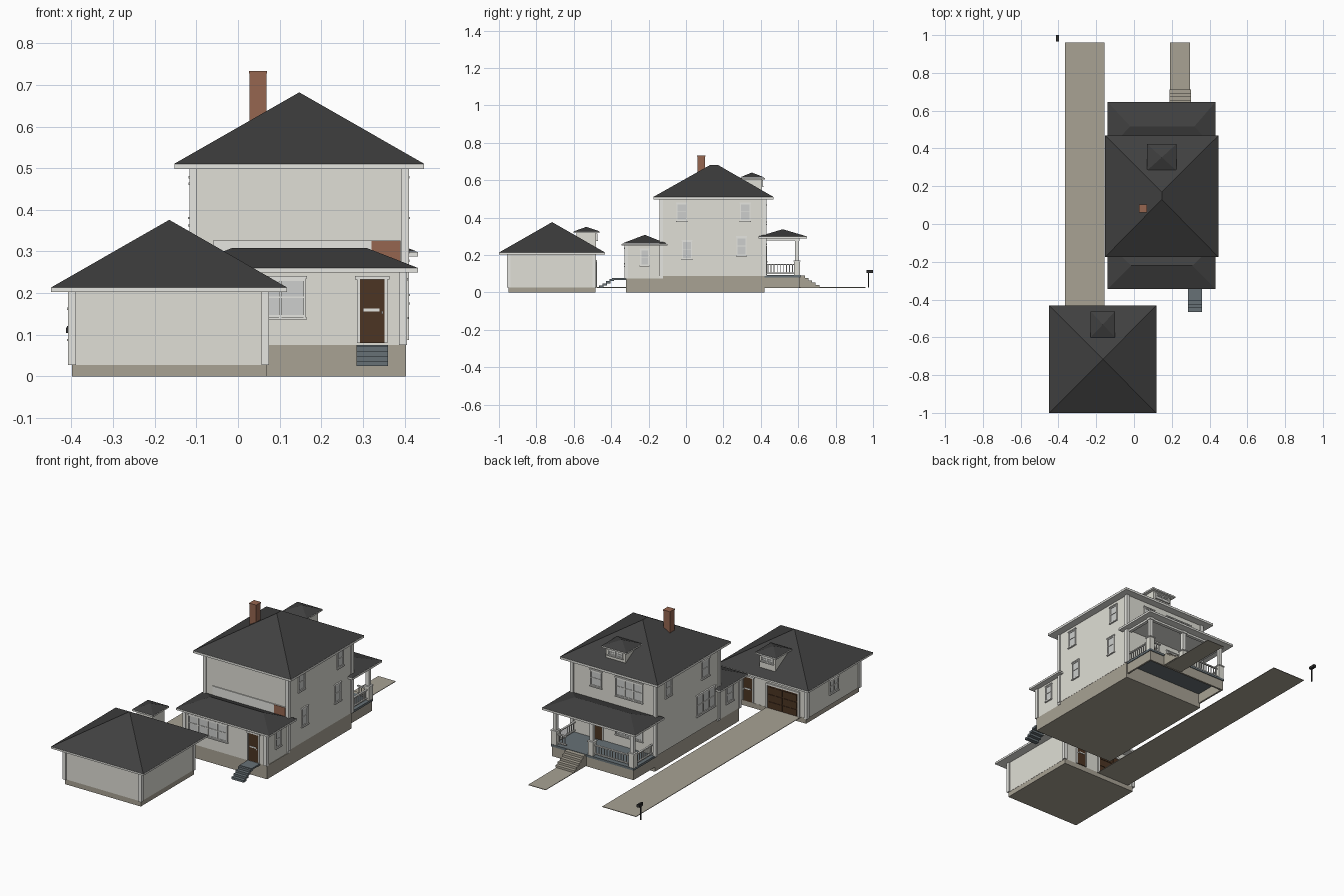
import bpy, bmesh

def mat(name, r, g, b):
    lin = lambda c: ((c / 255 + 0.055) / 1.055) ** 2.4 if c > 10 else c / 255 / 12.92
    m = bpy.data.materials.new(name)
    m.diffuse_color = (lin(r), lin(g), lin(b), 1)
    return m

WALL = mat("pale siding", 224, 223, 214)
TRIM = mat("white trim", 230, 230, 225)
ROOF = mat("dark shingles", 64, 64, 64)
STONE = mat("tan concrete", 168, 162, 148)
BRICK = mat("red brick", 150, 102, 80)
DOOR = mat("brown door", 76, 53, 35)
DECK = mat("blue grey deck", 103, 113, 118)
GLASS = mat("window glass", 205, 207, 205)
BLACK = mat("black metal", 48, 48, 48)

def finish(name, bm, mats):
    me = bpy.data.meshes.new(name)
    bm.normal_update()
    bm.to_mesh(me)
    bm.free()
    for m in mats:
        me.materials.append(m)
    ob = bpy.data.objects.new(name, me)
    bpy.context.collection.objects.link(ob)
    return ob

def boxes(name, items):
    """items: (x0, x1, y0, y1, z0, z1, material)"""
    bm = bmesh.new()
    mats = []
    for x0, x1, y0, y1, z0, z1, m in items:
        if m not in mats:
            mats.append(m)
        vs = bmesh.ops.create_cube(bm, size=1)["verts"]
        for v in vs:
            v.co = (x1 if v.co.x > 0 else x0, y1 if v.co.y > 0 else y0, z1 if v.co.z > 0 else z0)
        for f in {f for v in vs for f in v.link_faces}:
            f.material_index = mats.index(m)
    return finish(name, bm, mats)

def hip_roof(name, x0, x1, y0, y1, z0, z1, top, ridge):
    """fascia slab z0..z1 and slopes up to a ridge (xa, xb, ya, yb)"""
    boxes(name + "_fascia", [(x0, x1, y0, y1, z0, z1, TRIM)])
    xa, xb, ya, yb = ridge
    bm = bmesh.new()
    e = [bm.verts.new((x, y, z1 + 0.0005)) for x, y in ((x0, y0), (x1, y0), (x1, y1), (x0, y1))]
    a = bm.verts.new((xa, ya, top))
    b = a if (xa, ya) == (xb, yb) else bm.verts.new((xb, yb, top))
    if a is b:
        fs = [(e[i], e[(i + 1) % 4], a) for i in range(4)]
    elif xa != xb:
        fs = [(e[0], e[1], b, a), (e[1], e[2], b), (e[2], e[3], a, b), (e[3], e[0], a)]
    else:
        fs = [(e[0], e[1], a), (e[1], e[2], b, a), (e[2], e[3], b), (e[3], e[0], a, b)]
    for f in fs + [tuple(reversed(e))]:
        bm.faces.new(f)
    return finish(name, bm, [ROOF])

def on_wall(face, p, u0, u1, d0, d1, z0, z1, m):
    """box on a wall; face is +x, -x, +y or -y, d is the distance out of the wall"""
    s = 1 if face[0] == "+" else -1
    a, b = sorted((p + s * d0, p + s * d1))
    return (a, b, u0, u1, z0, z1, m) if face[1] == "x" else (u0, u1, a, b, z0, z1, m)

def window(name, face, p, u0, u1, z0, z1, n=1):
    w, t, it = (u1 - u0) / n, 0.006, []
    put = lambda a, b, c, d, lo, hi, m: it.append(on_wall(face, p, a, b, c, d, lo, hi, m))
    put(u0, u1, -0.002, 0.002, z0, z1, GLASS)
    for i in range(n + 1):
        c = u0 + i * w
        put(c - t / 2, c + t / 2, -0.002, 0.006, z0, z1, TRIM)
    zm = (z0 + z1) / 2
    for z, h in ((z0, t), (zm, 0.004), (z1 - t, t)):
        put(u0, u1, -0.002, 0.005, z, z + h, TRIM)
    put(u0 - 0.006, u1 + 0.006, -0.002, 0.009, z0 - 0.005, z0, TRIM)
    put(u0 - 0.006, u1 + 0.006, -0.002, 0.008, z1, z1 + 0.006, TRIM)
    boxes(name, it)

def walls(name, x0, x1, y0, y1, z0, z1):
    """wall block with boards on its four corners"""
    it = [(x0, x1, y0, y1, z0, z1, WALL)]
    for x, sx in ((x0, 1), (x1, -1)):
        for y, sy in ((y0, 1), (y1, -1)):
            xs = sorted((x - sx * 0.006, x + sx * 0.013))
            ys = sorted((y - sy * 0.006, y + sy * 0.013))
            it.append((*xs, *ys, z0, z1, TRIM))
    boxes(name, it)

def door(name, face, p, u0, u1, z0, z1):
    it = [on_wall(face, p, u0, u1, 0, 0.005, z0, z1, DOOR)]
    for a, b in ((u0 - 0.007, u0), (u1, u1 + 0.007)):
        it.append(on_wall(face, p, a, b, 0, 0.007, z0, z1, TRIM))
    it.append(on_wall(face, p, u0 - 0.012, u1 + 0.012, 0, 0.009, z1, z1 + 0.008, TRIM))
    w, zm = u1 - u0, z0 + (z1 - z0) * 0.5
    it.append(on_wall(face, p, u0 + w * 0.15, u1 - w * 0.2, 0, 0.008, zm, zm + 0.007, TRIM))
    it.append(on_wall(face, p, u1 - w * 0.13, u1 - w * 0.06, 0, 0.01, zm - 0.006, zm + 0.001, TRIM))
    boxes(name, it)

# main house
boxes("main_foundation", [(-0.103, 0.403, -0.14, 0.42, 0, 0.09, STONE)])
walls("main_walls", -0.111, 0.404, -0.135, 0.425, 0.088, 0.5)
hip_roof("main_roof", -0.153, 0.447, -0.175, 0.468, 0.498, 0.51, 0.682, (0.147, 0.147, 0.13, 0.17))
boxes("chimney", [(0.028, 0.068, 0.062, 0.102, 0.5, 0.727, BRICK),
                  (0.026, 0.07, 0.06, 0.104, 0.727, 0.733, BRICK)])
boxes("rear_band", [(-0.06, 0.39, -0.14, -0.13, 0.27, 0.326, TRIM),
                    (0.32, 0.39, -0.143, -0.13, 0.27, 0.325, BRICK)])

# rear addition
boxes("rear_foundation", [(-0.103, 0.403, -0.32, -0.12, 0, 0.075, STONE)])
walls("rear_walls", -0.106, 0.4, -0.322, -0.13, 0.075, 0.252)
hip_roof("rear_roof", -0.14, 0.432, -0.345, -0.1, 0.25, 0.26, 0.308, (-0.015, 0.31, -0.22, -0.22))
door("rear_door", "-y", -0.322, 0.293, 0.352, 0.08, 0.233)
steps = [(0.285, 0.36, -0.395, -0.315, 0.067, 0.076, DECK)]
for i in range(4):
    y, z = -0.465 + i * 0.019, 0.037 + i * 0.012
    steps.append((0.285, 0.36, y, y + 0.024, z - 0.012 if i else 0.025, z, DECK))
boxes("rear_steps", steps)

# dormers
for nm, xc, hw, y0, y1, z0, z1, top in (("house", 0.147, 0.06, 0.3, 0.405, 0.54, 0.608, 0.641),
                                        ("garage", -0.165, 0.048, -0.585, -0.48, 0.24, 0.321, 0.351)):
    boxes(nm + "_dormer_walls", [(xc - hw, xc + hw, y0, y1, z0, z1, WALL)])
    g = hw + 0.017
    hip_roof(nm + "_dormer_roof", xc - g, xc + g, y0 - 0.016, y1 + 0.018, z1 - 0.003, z1 + 0.005, top,
             (xc, xc, (y0 + y1) / 2, (y0 + y1) / 2))
    window(nm + "_dormer_window", "+y", y1, xc - hw * 0.7, xc + hw * 0.7, z1 - 0.04, z1 - 0.012, 2)

# house windows
for nm, y0, y1, z0, z1 in (("upper_rear", -0.048, 0.002, 0.383, 0.475), ("upper_front", 0.292, 0.342, 0.383, 0.475),
                           ("lower_rear", -0.018, 0.03, 0.178, 0.275), ("lower_front", 0.272, 0.32, 0.198, 0.295)):
    window("right_window_" + nm, "+x", 0.404, y0, y1, z0, z1)
window("right_window_addition", "+x", 0.4, -0.242, -0.2, 0.143, 0.23)
window("left_window_addition", "-x", -0.106, -0.26, -0.2, 0.143, 0.23)
window("left_window_upper_rear", "-x", -0.111, -0.04, 0.02, 0.365, 0.46)
window("left_window_upper_front", "-x", -0.111, 0.29, 0.34, 0.383, 0.475)
window("left_window_lower", "-x", -0.111, -0.09, 0.065, 0.175, 0.285, 3)
window("rear_window_row", "-y", -0.322, -0.075, 0.16, 0.142, 0.235, 4)
window("street_window_triple", "+y", 0.425, -0.03, 0.13, 0.365, 0.465, 3)
window("street_window_single", "+y", 0.425, 0.222, 0.285, 0.38, 0.465)
window("porch_window", "+y", 0.425, -0.03, 0.13, 0.15, 0.255, 3)

# front porch
door("front_door", "+y", 0.425, 0.215, 0.273, 0.093, 0.24)
hip_roof("porch_roof", -0.14, 0.432, 0.388, 0.647, 0.288, 0.299, 0.338, (-0.02, 0.32, 0.517, 0.517))
boxes("porch_floor", [(-0.107, 0.402, 0.42, 0.612, 0.08, 0.092, DECK)])
boxes("porch_skirt", [(-0.103, -0.093, 0.42, 0.608, 0.025, 0.08, STONE),
                      (0.388, 0.398, 0.42, 0.608, 0.025, 0.08, STONE),
                      (-0.103, 0.398, 0.598, 0.608, 0.025, 0.08, STONE)])
posts = []
for x in (-0.09, 0.16, 0.385):
    posts += [(x - 0.016, x + 0.016, 0.578, 0.61, 0.092, 0.165, WALL),
              (x - 0.019, x + 0.019, 0.575, 0.613, 0.165, 0.171, TRIM),
              (x - 0.01, x + 0.01, 0.584, 0.604, 0.171, 0.28, TRIM),
              (x - 0.014, x + 0.014, 0.58, 0.608, 0.276, 0.288, TRIM)]
boxes("porch_posts", posts)
boxes("porch_beam", [(-0.1, 0.395, 0.585, 0.603, 0.277, 0.289, TRIM),
                     (-0.1, -0.082, 0.43, 0.6, 0.277, 0.289, TRIM),
                     (0.377, 0.395, 0.43, 0.6, 0.277, 0.289, TRIM)])
rail = []
for x in (-0.09, 0.385):
    rail += [(x - 0.005, x + 0.005, 0.425, 0.58, z, z + 0.006, TRIM) for z in (0.1, 0.146)]
    rail += [(x - 0.002, x + 0.002, y, y + 0.004, 0.1, 0.148, TRIM)
             for y in [0.436 + i * 0.0165 for i in range(9)]]
for xa, xb in ((-0.075, 0.145), (0.318, 0.37)):
    rail += [(xa, xb, 0.589, 0.599, z, z + 0.006, TRIM) for z in (0.1, 0.146)]
    n = round((xb - xa) / 0.0165)
    rail += [(x - 0.002, x + 0.002, 0.592, 0.596, 0.1, 0.148, TRIM)
             for x in [xa + (i + 0.5) * (xb - xa) / n for i in range(n)]]
boxes("porch_railing", rail)
boxes("porch_steps", [(0.187, 0.303, 0.6, 0.635 + i * 0.0195, 0.027, 0.09 - i * 0.0126, STONE) for i in range(5)])

# garage
boxes("garage_foundation", [(-0.398, 0.068, -0.95, -0.485, 0, 0.028, STONE)])
walls("garage_walls", -0.402, 0.069, -0.95, -0.486, 0.027, 0.205)
hip_roof("garage_roof", -0.449, 0.118, -1.0, -0.432, 0.203, 0.213, 0.376, (-0.165, -0.165, -0.716, -0.716))
gd = [on_wall("+y", -0.486, -0.35, -0.165, 0, 0.005, 0.027, 0.155, DOOR)]
for z in (0.028, 0.069, 0.11):
    for i in range(4):
        x = -0.345 + i * 0.0445
        gd.append(on_wall("+y", -0.486, x, x + 0.04, 0, 0.008, z + 0.003, z + 0.037, DOOR))
for a, b, lo, hi in ((-0.36, -0.35, 0.027, 0.163), (-0.165, -0.155, 0.027, 0.163), (-0.36, -0.155, 0.155, 0.165)):
    gd.append(on_wall("+y", -0.486, a, b, 0, 0.009, lo, hi, TRIM))
boxes("garage_door", gd)
door("garage_side_door", "+y", -0.486, -0.07, -0.015, 0.03, 0.165)
window("garage_window", "-x", -0.402, -0.755, -0.685, 0.09, 0.16, 2)

# paving
boxes("driveway", [(-0.365, -0.157, -0.487, 0.96, 0.025, 0.028, STONE)])
boxes("front_walk", [(0.19, 0.297, 0.612, 0.96, 0.025, 0.028, STONE)])

# mailbox
boxes("mailbox", [(-0.408, -0.402, 0.973, 0.979, 0.027, 0.104, BLACK),
                  (-0.413, -0.397, 0.965, 1.0, 0.104, 0.118, BLACK),
                  (-0.41, -0.4, 0.965, 1.0, 0.118, 0.121, BLACK)])
